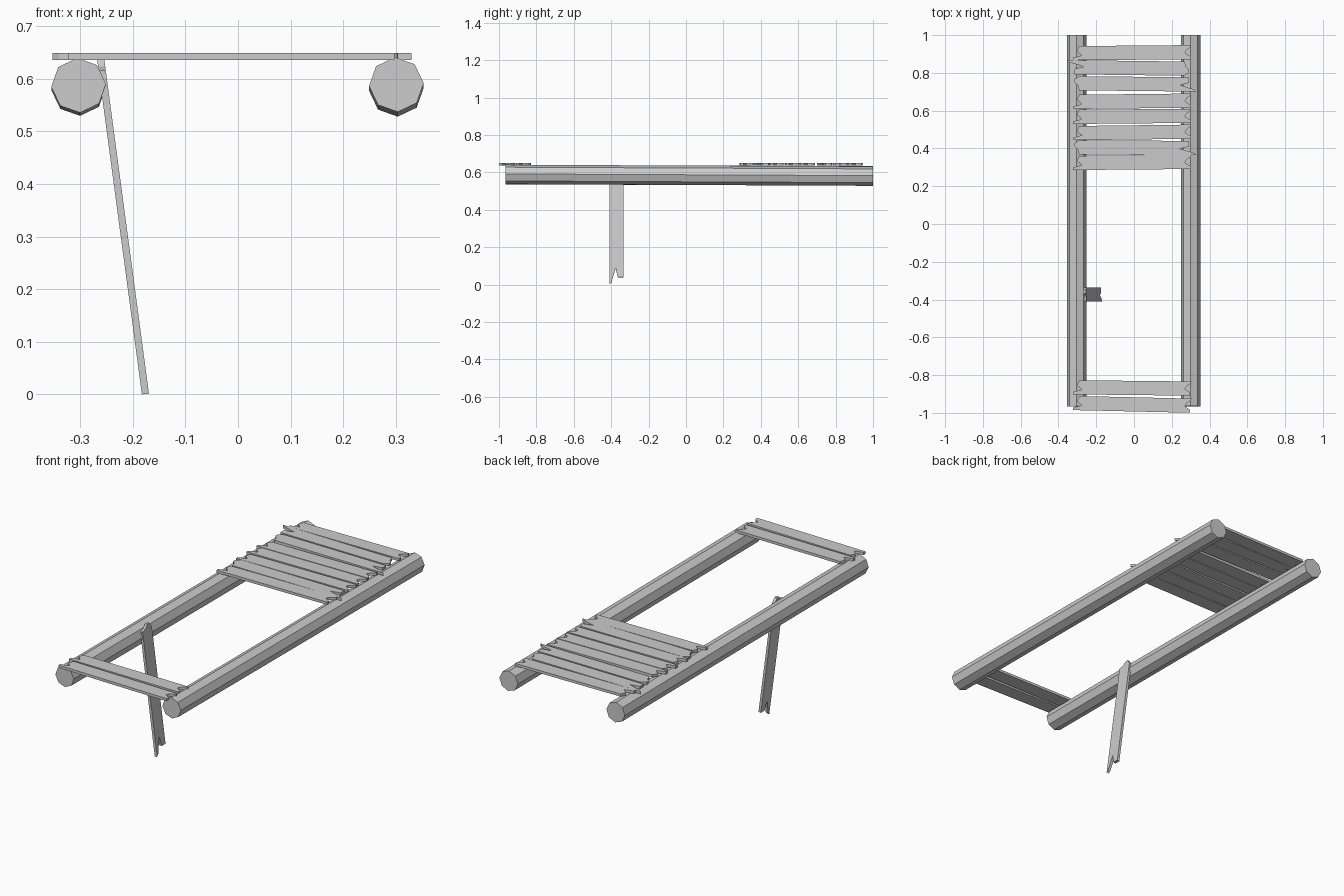
import bpy, bmesh, math
from mathutils import Matrix, Vector

if "Cube" in bpy.data.objects:
    bpy.data.objects.remove(bpy.data.objects["Cube"])

T = 0.0135  # board thickness

# Board outlines (length u, width w), counter-clockwise
SPLIT = [(-.29, -.0375), (.33, -.0375), (.318, -.026), (.242, -.004), (.292, .008),
         (.292, .0375), (-.29, .0375), (-.314, .022), (-.314, .004), (-.298, -.01)]
RAGGED = [(-.322, -.0375), (.298, -.0375), (.298, -.022), (.27, -.004), (.278, .012),
          (.303, .03), (.303, .0375), (-.29, .0375), (-.302, .012), (-.276, -.012),
          (-.322, -.024)]


def finish(name, bm, matrix):
    bmesh.ops.recalc_face_normals(bm, faces=bm.faces)
    me = bpy.data.meshes.new(name)
    bm.to_mesh(me)
    bm.free()
    ob = bpy.data.objects.new(name, me)
    ob.matrix_world = matrix
    bpy.context.collection.objects.link(ob)


def board(name, outline, matrix):
    bm = bmesh.new()
    face = bm.faces.new([bm.verts.new((u, w, -T / 2)) for u, w in outline])
    ext = bmesh.ops.extrude_face_region(bm, geom=[face])
    top = [g for g in ext['geom'] if isinstance(g, bmesh.types.BMVert)]
    bmesh.ops.translate(bm, verts=top, vec=(0, 0, T))
    finish(name, bm, matrix)


# Two eight-sided side logs, dipping slightly to the back
for name, x, drop in (("left_log", -.303, .006), ("right_log", .301, .009)):
    bm = bmesh.new()
    bmesh.ops.create_cone(bm, cap_ends=True, segments=8, radius1=.052, radius2=.052, depth=1.965)
    finish(name, bm, Matrix.Translation((x, .0175, .5845)) @
           Matrix.Rotation(math.pi / 2 - drop / 1.965, 4, 'X') @
           Matrix.Rotation(math.radians(3), 4, 'Z'))

# Cross boards: outline, x offset, y, turn in degrees
boards = [(RAGGED, 0, .907, .5), (SPLIT, -.023, .826, 179.3), (SPLIT, 0, .742, -.6),
          (RAGGED, 0, .650, .6), (RAGGED, 0, .570, .5), (RAGGED, 0, .485, .7),
          (SPLIT, 0, .404, -.3), (RAGGED, 0, .326, .5),
          (RAGGED, 0, -.868, -.6), (RAGGED, 0, -.955, -1.3)]
for i, (outline, x, y, turn) in enumerate(boards):
    board(f"cross_board_{i + 1}", outline,
          Matrix.Translation((x, y, .6425)) @ Matrix.Rotation(math.radians(turn), 4, 'Z'))

# Leaning leg board against the inside of the left log
u = Vector((.085, 0, -.636)).normalized()
w = Vector((0, 1, 0))
m = Matrix((u, w, u.cross(w))).transposed().to_4x4()
m.translation = Vector((-.176, -.3725, .001)) - .33 * u
board("leaning_leg", SPLIT, m)
